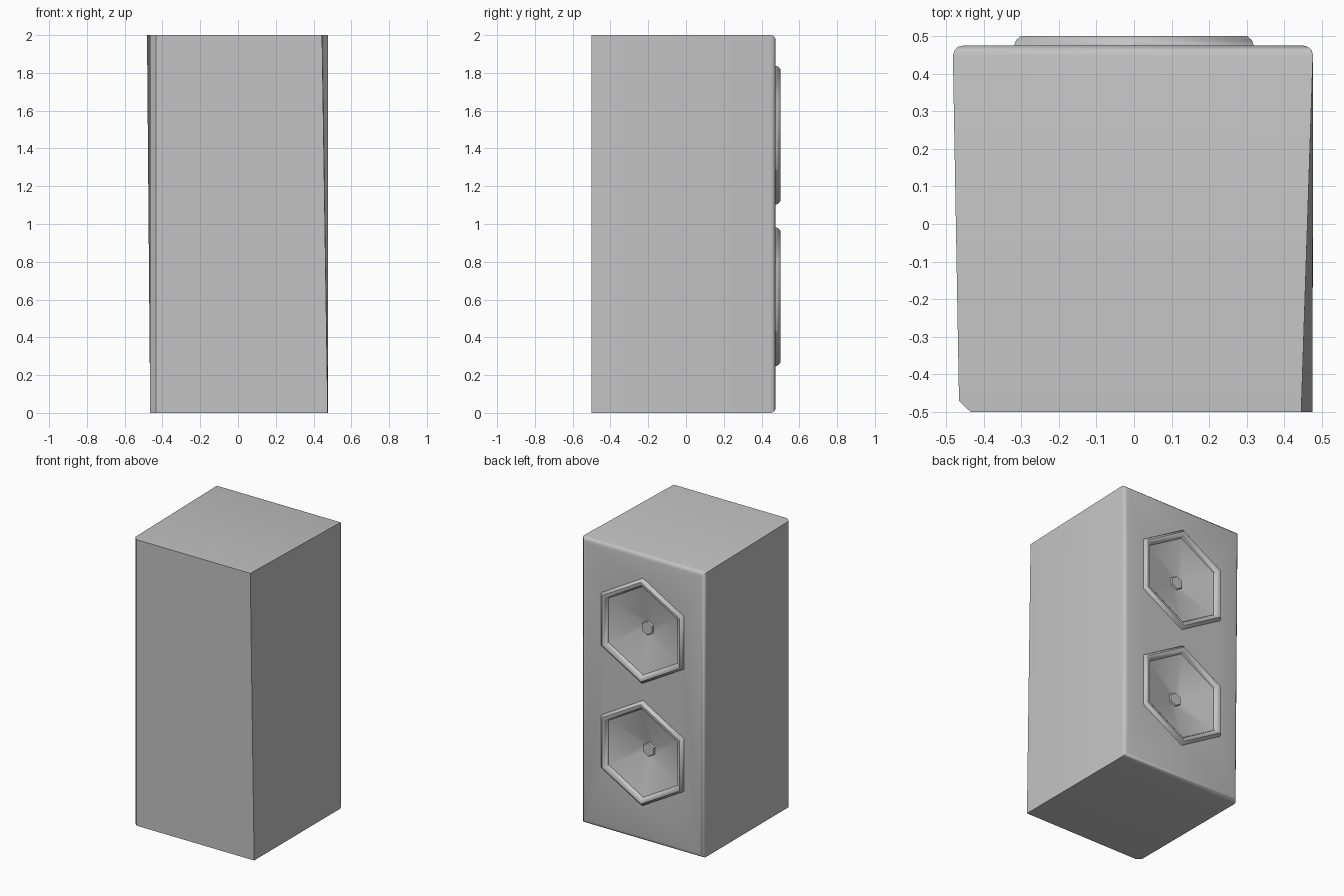
import bpy, bmesh, math

if "Cube" in bpy.data.objects:
    bpy.data.objects.remove(bpy.data.objects["Cube"])

grey = bpy.data.materials.new("cabinet grey")
grey.diffuse_color = (0.55, 0.55, 0.55, 1)
grey.use_nodes = True
grey.node_tree.nodes["Principled BSDF"].inputs["Base Color"].default_value = grey.diffuse_color


def add_object(name, bm):
    bmesh.ops.recalc_face_normals(bm, faces=bm.faces[:])
    me = bpy.data.meshes.new(name)
    bm.to_mesh(me)
    bm.free()
    ob = bpy.data.objects.new(name, me)
    bpy.context.collection.objects.link(ob)
    me.materials.append(grey)
    return ob


def smooth(ob, degrees):
    bpy.ops.object.select_all(action='DESELECT')
    ob.select_set(True)
    bpy.context.view_layer.objects.active = ob
    bpy.ops.object.shade_smooth_by_angle(angle=math.radians(degrees))


def hex_lathe(name, profile, z):
    """Sweep (radius, y) points round a six-sided ring with points up and down."""
    bm = bmesh.new()
    rings = []
    for r, y in profile:
        ring = []
        for i in range(6):
            a = math.radians(90 + 60 * i)
            ring.append(bm.verts.new((r * math.cos(a), y, z + r * math.sin(a))))
        rings.append(ring)
    for a, b in zip(rings, rings[1:]):
        for i in range(6):
            j = (i + 1) % 6
            bm.faces.new((a[i], a[j], b[j], b[i]))
    bm.faces.new(rings[0])
    bm.faces.new(rings[-1])
    return add_object(name, bm)


# Cabinet: slightly skewed box, rounded round the speaker face
bm = bmesh.new()
bottom = [(-0.465, -0.5, 0), (0.475, -0.5, 0), (0.477, 0.475, 0), (-0.465, 0.475, 0)]
top = [(-0.465, -0.5, 2), (0.445, -0.5, 2), (0.477, 0.475, 2), (-0.482, 0.475, 2)]
lo = [bm.verts.new(p) for p in bottom]
hi = [bm.verts.new(p) for p in top]
bm.faces.new(lo)
bm.faces.new(hi)
for i in range(4):
    j = (i + 1) % 4
    bm.faces.new((lo[i], lo[j], hi[j], hi[i]))
bmesh.ops.recalc_face_normals(bm, faces=bm.faces[:])
back = [e for e in bm.edges if all(v.co.y > 0.4 for v in e.verts)]
bmesh.ops.bevel(bm, geom=back, offset=0.028, segments=3, profile=0.5, affect='EDGES')
front_left = [e for e in bm.edges if all(v.co.y < -0.4 and v.co.x < 0 for v in e.verts)]
bmesh.ops.bevel(bm, geom=front_left, offset=0.03, segments=1, affect='EDGES')
cabinet = add_object("cabinet", bm)
smooth(cabinet, 35)

# Speakers: rounded hexagonal rim, shallow cone and small centre cap
for label, z, depth in (("upper", 1.47, 0.42), ("lower", 0.615, 0.405)):
    speaker = hex_lathe(label + "_speaker", [
        (0.33, depth - 0.02), (0.34, 0.46), (0.37, 0.468), (0.363, 0.488), (0.348, 0.5),
        (0.333, 0.5), (0.318, 0.49), (0.31, 0.472),
        (0.05, depth), (0.045, depth + 0.012)], z)
    smooth(speaker, 40)
    cutter = hex_lathe(label + "_cutter", [(0.335, 0.37), (0.335, 0.6)], z)
    cutter.hide_render = True
    cutter.hide_viewport = True
    cutter.display_type = 'WIRE'
    mod = cabinet.modifiers.new(label + " opening", 'BOOLEAN')
    mod.operation = 'DIFFERENCE'
    mod.solver = 'EXACT'
    mod.object = cutter
